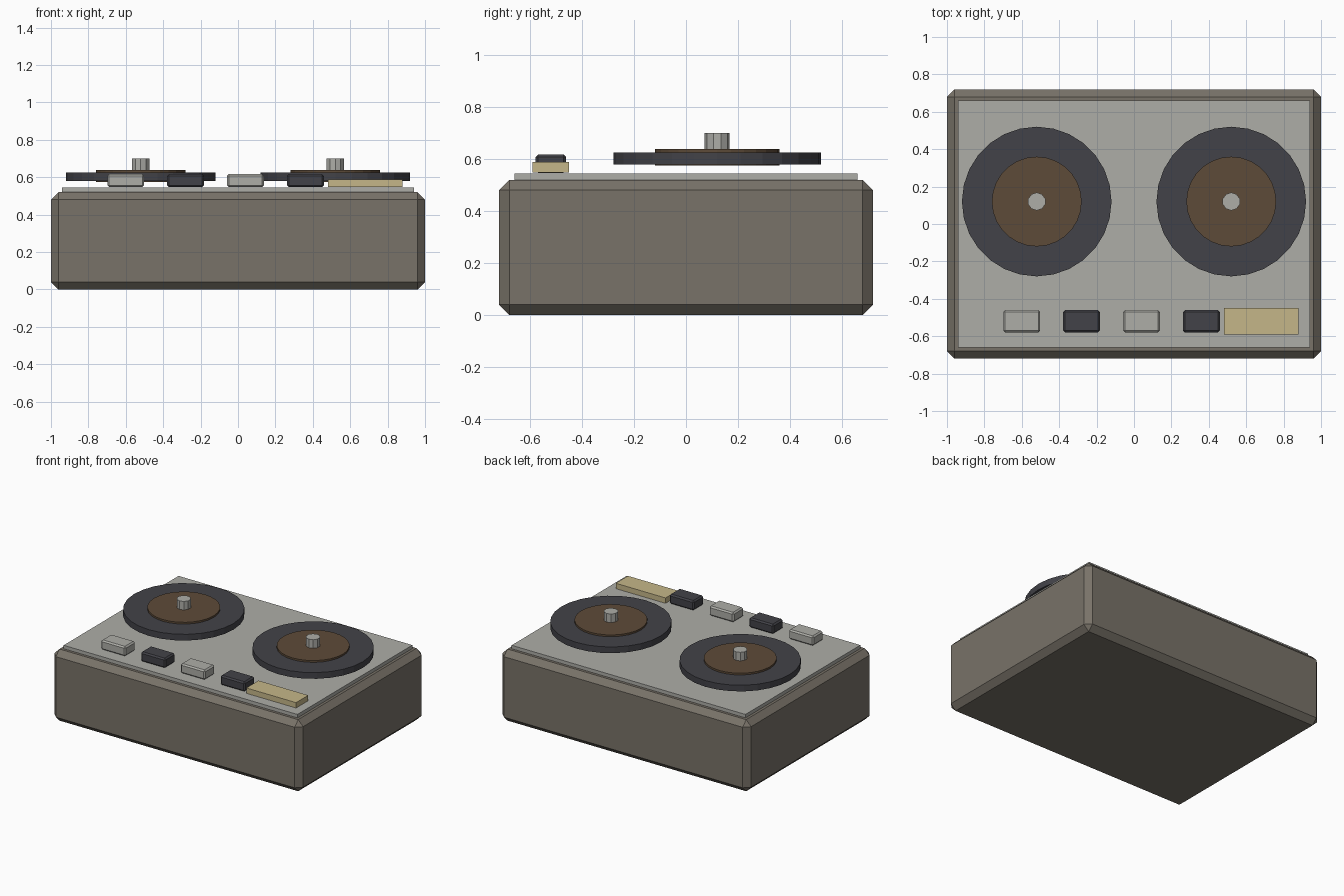
import bpy

if "Cube" in bpy.data.objects:
    bpy.data.objects.remove(bpy.data.objects["Cube"])

def material(name, rgb):
    m = bpy.data.materials.new(name)
    m.diffuse_color = (*rgb, 1)
    m.use_nodes = True
    m.node_tree.nodes["Principled BSDF"].inputs["Base Color"].default_value = m.diffuse_color
    return m

CASE = material("case_brown_grey", (0.19, 0.17, 0.14))
PLATE = material("plate_grey", (0.42, 0.42, 0.39))
DARK = material("dark_plastic", (0.055, 0.055, 0.065))
BROWN = material("tape_brown", (0.11, 0.07, 0.04))
CREAM = material("cream_panel", (0.56, 0.47, 0.25))

def box(name, x, y, z0, z1, sx, sy, mat, bevel=0):
    bpy.ops.mesh.primitive_cube_add(size=1, location=(x, y, (z0 + z1) / 2))
    o = bpy.context.object
    o.name = name
    o.scale = (sx, sy, z1 - z0)
    bpy.ops.object.transform_apply(location=False, rotation=False, scale=True)
    o.data.materials.append(mat)
    if bevel:
        b = o.modifiers.new("chamfer", 'BEVEL')
        b.width = bevel
        b.segments = 1

def disc(name, x, y, z0, z1, r, sides, mat):
    bpy.ops.mesh.primitive_cylinder_add(vertices=sides, radius=r, depth=z1 - z0,
                                        location=(x, y, (z0 + z1) / 2))
    o = bpy.context.object
    o.name = name
    o.data.materials.append(mat)

# Case and deck plate
box("case", 0, 0, 0, 0.52, 2, 1.44, CASE, 0.04)
box("deck_plate", 0, 0, 0.515, 0.545, 1.88, 1.32, PLATE)

# Two reels with tape hub and spindle
for side, x in (("left", -0.52), ("right", 0.52)):
    disc(side + "_reel", x, 0.12, 0.58, 0.625, 0.40, 28, DARK)
    disc(side + "_tape_hub", x, 0.12, 0.575, 0.638, 0.24, 28, BROWN)
    disc(side + "_spindle", x, 0.12, 0.58, 0.70, 0.048, 10, PLATE)

# Row of keys, alternating light and dark
for i in range(4):
    box(f"key_{i + 1}", -0.6 + 0.32 * i, -0.52, 0.547, 0.617, 0.197, 0.118,
        DARK if i % 2 else PLATE, 0.01)

# Level meter panel
box("meter_panel", 0.68, -0.52, 0.549, 0.588, 0.40, 0.14, CREAM)
